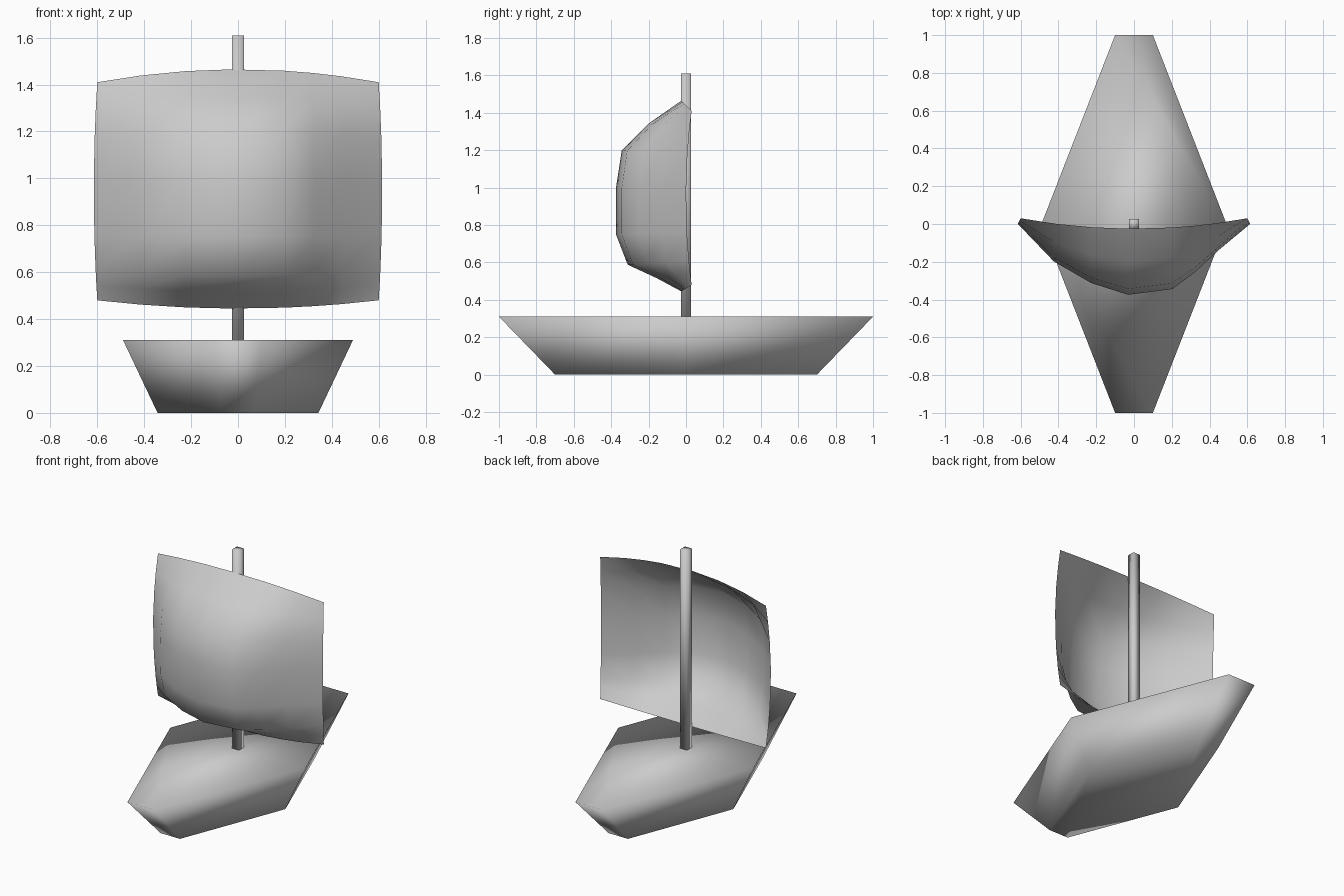
import bpy

if "Cube" in bpy.data.objects:
    bpy.data.objects.remove(bpy.data.objects["Cube"])


def make_mesh(name, verts, faces):
    mesh = bpy.data.meshes.new(name)
    mesh.from_pydata(verts, [], faces)
    mesh.update()
    for p in mesh.polygons:
        p.use_smooth = True
    obj = bpy.data.objects.new(name, mesh)
    bpy.context.collection.objects.link(obj)
    return obj


# Hull: six-sided outline, bottom is the deck outline scaled down, soft shaded
outline = [(0.1, -1), (0.49, 0), (0.1, 1), (-0.1, 1), (-0.49, 0), (-0.1, -1)]
n = len(outline)
hull_verts = [(x * 0.7, y * 0.7, 0) for x, y in outline] + [(x, y, 0.31) for x, y in outline]
hull_faces = [(i, (i + 1) % n, n + (i + 1) % n, n + i) for i in range(n)]
# deck and bottom split into a front and a rear half
hull_faces += [(6, 7, 10, 11), (7, 8, 9, 10), (5, 4, 1, 0), (4, 3, 2, 1)]
make_mesh("hull", hull_verts, hull_faces)

# Mast: square post standing on the deck
r = 0.026
square = [(-r, -r), (r, -r), (r, r), (-r, r)]
mast_verts = [(x, y, z) for z in (0.30, 1.61) for x, y in square]
mast_faces = [(i, (i + 1) % 4, 4 + (i + 1) % 4, 4 + i) for i in range(4)]
mast_faces += [(3, 2, 1, 0), (4, 5, 6, 7)]
make_mesh("mast", mast_verts, mast_faces)

# Sail: billowed sheet, (position, billow) profiles across and up
across = [(-1, 0), (-0.69, 0.53), (-0.37, 0.83), (-0.05, 1), (0.33, 0.92),
          (0.53, 0.67), (0.73, 0.36), (1, 0)]
up = [(0, 0), (0.07, 0.38), (0.14, 0.82), (0.30, 1), (0.54, 1),
      (0.74, 0.91), (0.88, 0.5), (1, 0)]
sail_verts = []
for t, g in up:
    v = 2 * t - 1
    for u, f in across:
        belly = 1 - u * u
        low, high = 0.48 - 0.035 * belly, 1.41 + 0.055 * belly
        x = u * (0.60 + 0.015 * (1 - v * v))
        y = 0.03 * u * u * v * v - 0.025 * belly - 0.35 * f * g
        sail_verts.append((x, y, low + (high - low) * t))
w = len(across)
sail_faces = [(j * w + i, j * w + i + 1, (j + 1) * w + i + 1, (j + 1) * w + i)
              for j in range(len(up) - 1) for i in range(w - 1)]
make_mesh("sail", sail_verts, sail_faces)
